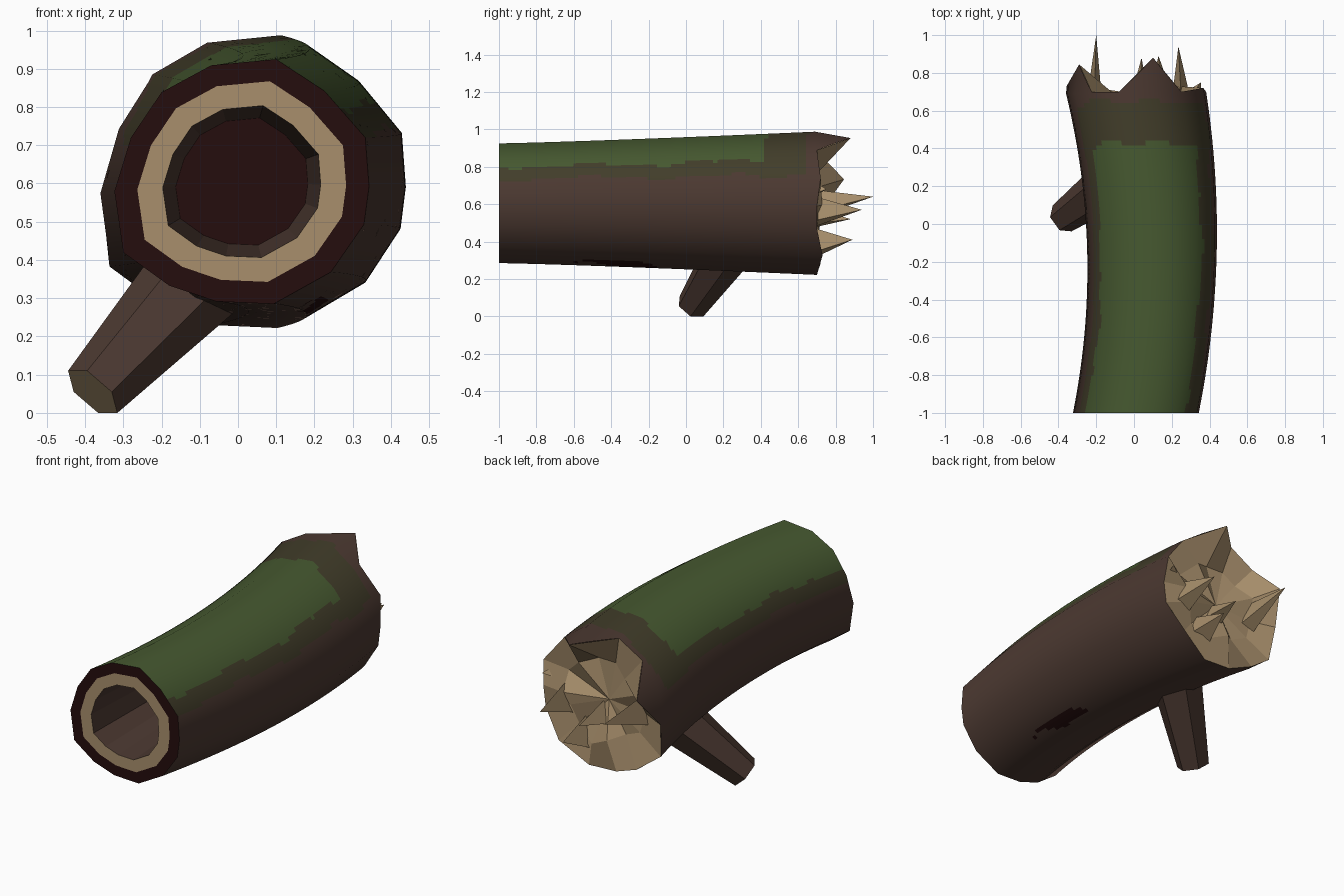
import bpy, bmesh, math, random
from mathutils import Vector

random.seed(4)
cube = bpy.data.objects.get("Cube")
if cube:
    bpy.data.objects.remove(cube)


def material(name, r, g, b):
    m = bpy.data.materials.new(name)
    m.use_nodes = True
    m.diffuse_color = (r, g, b, 1)
    m.node_tree.nodes["Principled BSDF"].inputs["Base Color"].default_value = (r, g, b, 1)
    return m


BARK = material("bark brown", .072, .041, .031)
MOSS = material("moss green", .062, .100, .030)
EDGE = material("moss edge olive", .054, .047, .023)
DARK = material("dark red brown", .018, .004, .004)
WOOD = material("pale wood", .392, .275, .150)

# Faceted cross-section of the trunk, counter-clockwise from the top
PROFILE = [(.27, 1), (-.24, .95), (-.63, .73), (-.87, .36), (-1, -.08), (-.93, -.58),
           (-.57, -.85), (-.2, -.98), (.25, -1), (.7, -.74), (.96, -.35), (1, -.04),
           (.97, .36), (.65, .74)]
SIDES = len(PROFILE)
FRONT, BACK = -1.0, 0.7


def section(y):
    """Centre x, half width and half height of the bent, widening trunk."""
    t = max(0, (y - FRONT) / (BACK - FRONT))
    return .095 - .118 * (y + .15) ** 2, .333 + .039 * t * t, .32 + .063 * t ** 1.2


def place(p, y, scale=1.0, push=0.0):
    cx, hx, hz = section(y)
    return Vector((cx + p[0] * hx * scale, y + push, .605 + p[1] * hz * scale))


def ring(y, scale=1.0):
    return [place(p, y, scale) for p in PROFILE]


def loft(name, loops, mats, closed_end=False):
    """Skin a run of equal loops; one material per band."""
    bm = bmesh.new()
    rows = [[bm.verts.new(p) for p in loop] for loop in loops]
    slots = list(dict.fromkeys(mats))
    n = len(loops[0])
    for a, b, m in zip(rows, rows[1:], mats):
        for i in range(n):
            j = (i + 1) % n
            bm.faces.new((a[i], a[j], b[j], b[i])).material_index = slots.index(m)
    if closed_end:
        bm.faces.new(rows[-1]).material_index = slots.index(mats[-1])
    bmesh.ops.remove_doubles(bm, verts=bm.verts, dist=1e-5)
    mesh = bpy.data.meshes.new(name)
    bm.to_mesh(mesh)
    bm.free()
    for m in slots:
        mesh.materials.append(m)
    obj = bpy.data.objects.new(name, mesh)
    bpy.context.collection.objects.link(obj)
    return obj


# Bark shell: each facet is split finely so the moss can be picked by rule
SPLIT, ROWS = 8, 68
SPLINTER = {0: .18, 3: .145, 4: .03, 6: .02, 9: .03, 12: .02}   # raised rim corners


def mix(a, b, f):
    return a + (b - a) * f


fine, rise = [], []
for i in range(SIDES):
    p, q = PROFILE[i], PROFILE[(i + 1) % SIDES]
    for k in range(SPLIT):
        f = k / SPLIT
        fine.append((mix(p[0], q[0], f), mix(p[1], q[1], f)))
        rise.append(mix(SPLINTER.get(i, 0), SPLINTER.get((i + 1) % SIDES, 0), f))


def rim_point(p, lift):
    return place(p, BACK, 1 - .5 * lift, lift)


loops = [[rim_point(p, r) for p, r in zip(fine, rise)]]
loops += [[place(p, mix(BACK - .01, FRONT, k / ROWS)) for p in fine] for k in range(ROWS + 1)]
bark = loft("bark_shell", loops, [BARK] * (len(loops) - 1))
for m in (MOSS, EDGE, DARK):
    bark.data.materials.append(m)


def bark_slot(c):
    cx, hx, hz = section(c.y)
    nx, nz = (c.x - cx) / hx, (c.z - .605) / hz
    wave = .03 * math.sin(c.y * 9) + .02 * math.sin(c.y * 23 + 1)
    low = 0 if nx > 0 else .13
    ripple = .02 * math.sin(nx * 9)
    if nz > .61 - low + wave and c.y < .43 + ripple - .15 * max(0, abs(nx) - .55):
        return 1
    if nz > .4 - low + wave and c.y < .65 + ripple - .15 * max(0, abs(nx) - .7):
        return 2
    # Dark scar on the underside
    if nz < -.7 and -.6 < c.y < -.16 and abs(nx - .33 - wave) < .06 + .04 * math.sin(c.y * 14):
        return 3
    return 0


for f in bark.data.polygons:
    f.material_index = bark_slot(f.center)
    f.use_smooth = True
normals = []
for v in bark.data.vertices:
    cx, hx, hz = section(min(v.co.y, BACK))
    normals.append(Vector(((v.co.x - cx) / hx, 0, (v.co.z - .605) / hz)).normalized())
bark.data.normals_split_custom_set_from_vertices(normals)

# Sawn front: bark ring, pale wood ring, then the tapering hollow
loft("front_cut", [ring(FRONT, s) for s in (1, .82, .62)], [DARK, WOOD])
hollow_end = [Vector((p.x, FRONT + .6, p.z)) for p in ring(FRONT, .52)]
loft("hollow_wall", [ring(FRONT, .62), hollow_end], [BARK])
loft("hollow_floor", [hollow_end, [Vector((.01, FRONT + .6, .605))] * SIDES], [DARK])

# Broken back: uneven wood fanning out to the splintered rim
rim = [rim_point(p, SPLINTER.get(i, 0)) for i, p in enumerate(PROFILE)]
uneven = [place(p, BACK, random.uniform(.5, .68), random.uniform(-.04, .04)) for p in PROFILE]
loft("broken_end", [[Vector((.0, BACK - .03, .6))] * SIDES, uneven, rim], [WOOD, WOOD])


# Sharp wood splinters standing out of the broken end
def splinter(name, tip, x, z, wide, tall):
    y = BACK - .04
    base = [Vector((x - wide, y, z - tall)), Vector((x + wide, y, z - tall * .6)),
            Vector((x, y, z + tall))]
    loft(name, [base[::-1], [Vector(tip)] * 3], [WOOD])


splinter("tall_splinter", (-.2, 1, .64), -.21, .60, .04, .08)
splinter("side_splinter", (.235, .94, .57), .25, .56, .05, .09)
splinter("low_splinter", (.13, .89, .41), .14, .39, .07, .09)
splinter("middle_splinter", (.04, .88, .52), .03, .53, .05, .06)
splinter("outer_splinter", (.355, .75, .68), .28, .68, .07, .06)

# Broken-off branch stub
tip, root = Vector((-.38, .03, .055)), Vector((-.09, .24, .37))
turn = (tip - root).to_track_quat("Z", "Y")


def hexagon(centre, r):
    return [centre + turn @ Vector((r * math.cos(k * math.pi / 3), r * math.sin(k * math.pi / 3), 0))
            for k in range(6)]


end = hexagon(tip, .085)
loft("branch_stub", [hexagon(root, .135), end], [BARK])
loft("branch_end", [end, [tip] * 6], [WOOD])
